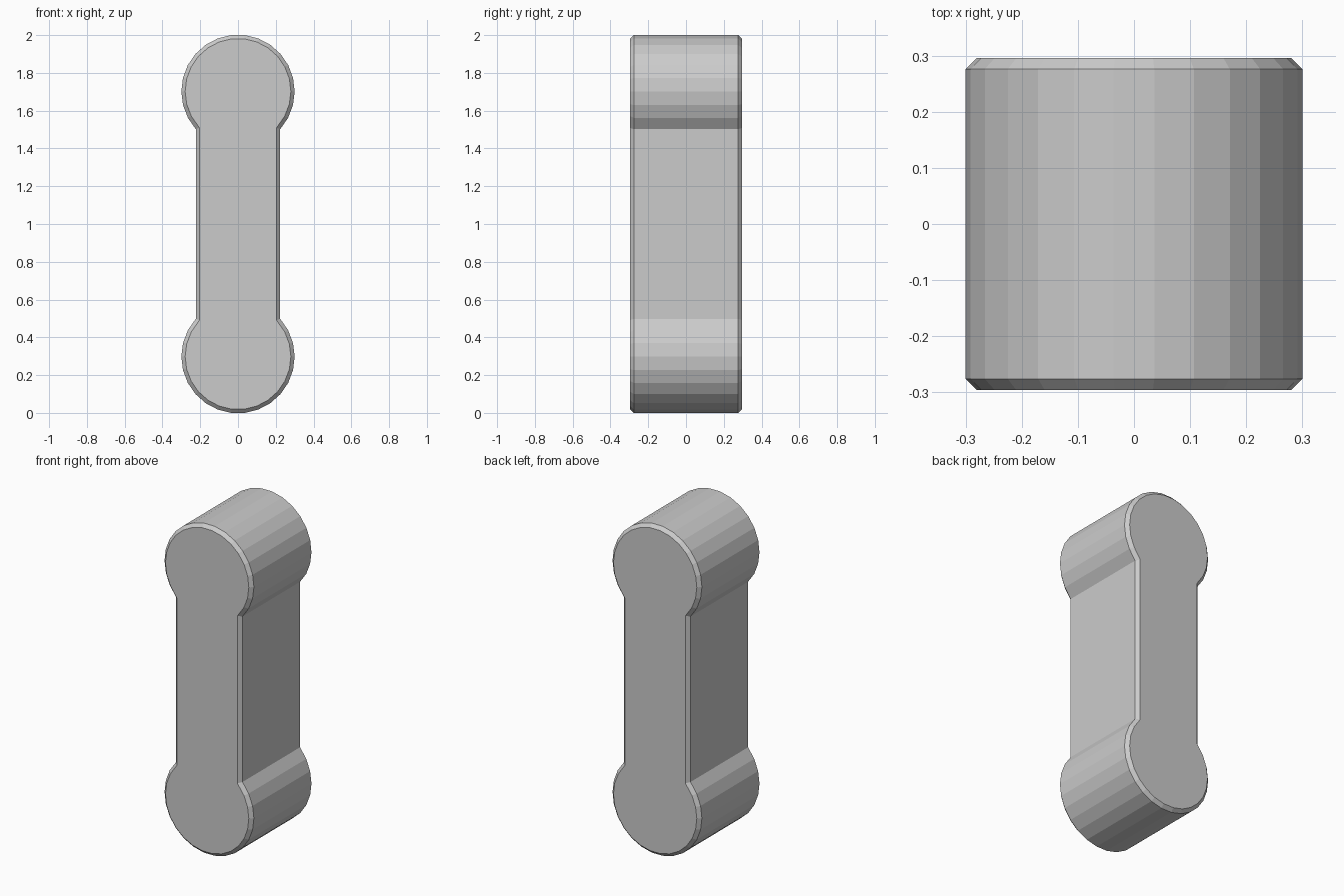
import bpy, bmesh, math

if "Cube" in bpy.data.objects:
    bpy.data.objects.remove(bpy.data.objects["Cube"])

R = 0.3            # radius of the round ends
SEGS = 19          # flat facets per round end
DEPTH = 0.296      # half depth along y
CHAMFER = 0.02
neck = math.asin(0.2 / R)                 # where the bar meets the round end
step = (math.pi + 2 * neck) / SEGS
centre = R * math.cos(step / 2)           # the lowest facet rests on z = 0


def end_arc(zc, start):
    """Points of one rounded end, counter-clockwise."""
    return [(R * math.cos(start + i * step), zc + R * math.sin(start + i * step))
            for i in range(SEGS + 1)]


# Dumbbell outline: upper end, then lower end
outline = end_arc(2 - centre, -neck) + end_arc(centre, math.pi - neck)

# Extrude the outline through the depth
bm = bmesh.new()
face = bm.faces.new([bm.verts.new((x, -DEPTH, z)) for x, z in outline])
ext = bmesh.ops.extrude_face_region(bm, geom=[face], use_keep_orig=True)
moved = [v for v in ext["geom"] if isinstance(v, bmesh.types.BMVert)]
bmesh.ops.translate(bm, verts=moved, vec=(0, 2 * DEPTH, 0))
bmesh.ops.recalc_face_normals(bm, faces=bm.faces)

# Chamfer the rims of the front and back faces
rims = [e for e in bm.edges if abs(e.verts[0].co.y - e.verts[1].co.y) < 1e-4]
bmesh.ops.bevel(bm, geom=rims, offset=CHAMFER, offset_type='OFFSET',
                segments=1, profile=0.5, affect='EDGES')
bmesh.ops.recalc_face_normals(bm, faces=bm.faces)

mesh = bpy.data.meshes.new("link_bar")
bm.to_mesh(mesh)
bm.free()
bpy.context.collection.objects.link(bpy.data.objects.new("link_bar", mesh))
